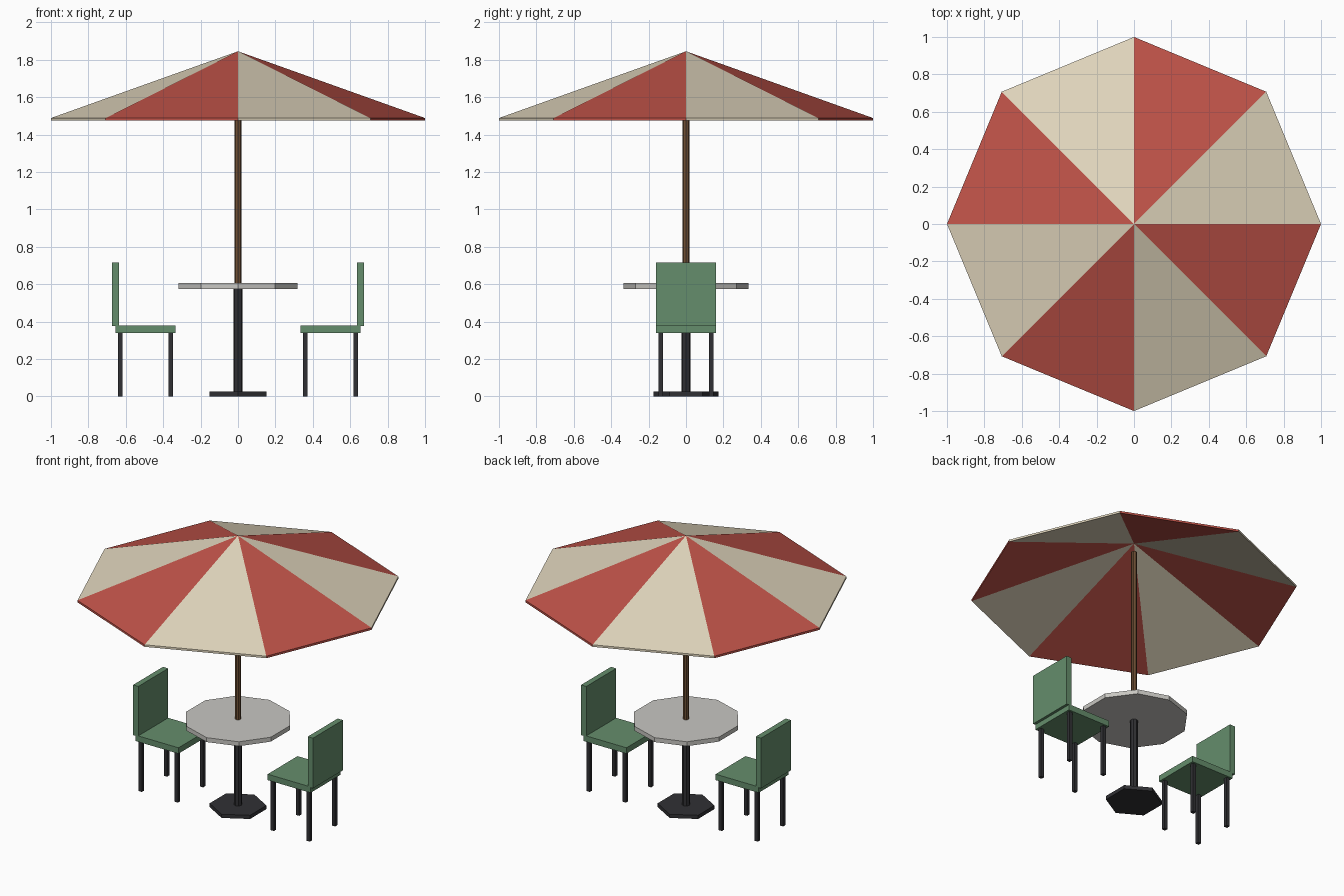
import bpy, bmesh
from math import cos, sin, pi

if "Cube" in bpy.data.objects:
    bpy.data.objects.remove(bpy.data.objects["Cube"])


def material(name, rgb):
    m = bpy.data.materials.new(name)
    m.diffuse_color = (*rgb, 1)
    m.use_nodes = True
    m.node_tree.nodes["Principled BSDF"].inputs["Base Color"].default_value = m.diffuse_color
    return m


RED = material("red_cloth", (0.52, 0.085, 0.065))
CREAM = material("cream_cloth", (0.74, 0.66, 0.50))
GREEN = material("green_paint", (0.13, 0.27, 0.15))
STONE = material("table_stone", (0.58, 0.57, 0.54))
IRON = material("dark_iron", (0.03, 0.03, 0.034))
WOOD = material("brown_wood", (0.16, 0.08, 0.035))


def finish(obj, name, mat):
    obj.name = obj.data.name = name
    obj.data.materials.append(mat)
    return obj


def cylinder(name, sides, r, z0, z1, mat):
    bpy.ops.mesh.primitive_cylinder_add(vertices=sides, radius=r, depth=z1 - z0,
                                        location=(0, 0, (z0 + z1) / 2))
    return finish(bpy.context.object, name, mat)


def box(name, x, y, z, mat):
    """Box from (min, max) ranges; x is mirrored by the caller if needed."""
    bm = bmesh.new()
    bmesh.ops.create_cube(bm, size=1)
    for v in bm.verts:
        for i, (a, b) in enumerate((x, y, z)):
            v.co[i] = (a + b) / 2 + v.co[i] * (b - a)
    mesh = bpy.data.meshes.new(name)
    bm.to_mesh(mesh)
    bm.free()
    obj = bpy.data.objects.new(name, mesh)
    bpy.context.collection.objects.link(obj)
    return finish(obj, name, mat)


# Table, stand and umbrella pole
cylinder("stand_base", 6, 0.175, 0, 0.025, IRON)
cylinder("table_post", 8, 0.025, 0.02, 0.58, IRON)
cylinder("table_top", 10, 0.335, 0.575, 0.605, STONE)
cylinder("umbrella_pole", 8, 0.018, 0.59, 1.77, WOOD)

# Canopy: thin open eight-panel shell in alternating colours
bm = bmesh.new()
N = 8


def ring(z):
    return [bm.verts.new((cos(2 * pi * i / N), sin(2 * pi * i / N), z)) for i in range(N)]


outer, inner = ring(1.488), ring(1.474)
top, under = bm.verts.new((0, 0, 1.845)), bm.verts.new((0, 0, 1.831))
for i in range(N):
    j = (i + 1) % N
    for verts in ((outer[i], outer[j], top),
                  (inner[j], inner[i], under),
                  (inner[i], inner[j], outer[j], outer[i])):
        bm.faces.new(verts).material_index = i % 2
mesh = bpy.data.meshes.new("umbrella_canopy")
bm.to_mesh(mesh)
bm.free()
canopy = bpy.data.objects.new("umbrella_canopy", mesh)
bpy.context.collection.objects.link(canopy)
mesh.materials.append(CREAM)
mesh.materials.append(RED)

# Two chairs facing the table from either side
for side, s in (("left", -1), ("right", 1)):
    def span(a, b):
        return tuple(sorted((s * a, s * b)))

    box(f"{side}_chair_seat", span(0.334, 0.656), (-0.16, 0.16), (0.34, 0.38), GREEN)
    box(f"{side}_chair_back", span(0.635, 0.674), (-0.16, 0.16), (0.375, 0.715), GREEN)
    for end, x in (("inner", 0.36), ("outer", 0.63)):
        for depth, y in (("front", -0.135), ("rear", 0.135)):
            box(f"{side}_chair_{end}_{depth}_leg", span(x - 0.012, x + 0.012),
                (y - 0.012, y + 0.012), (0, 0.345), IRON)
